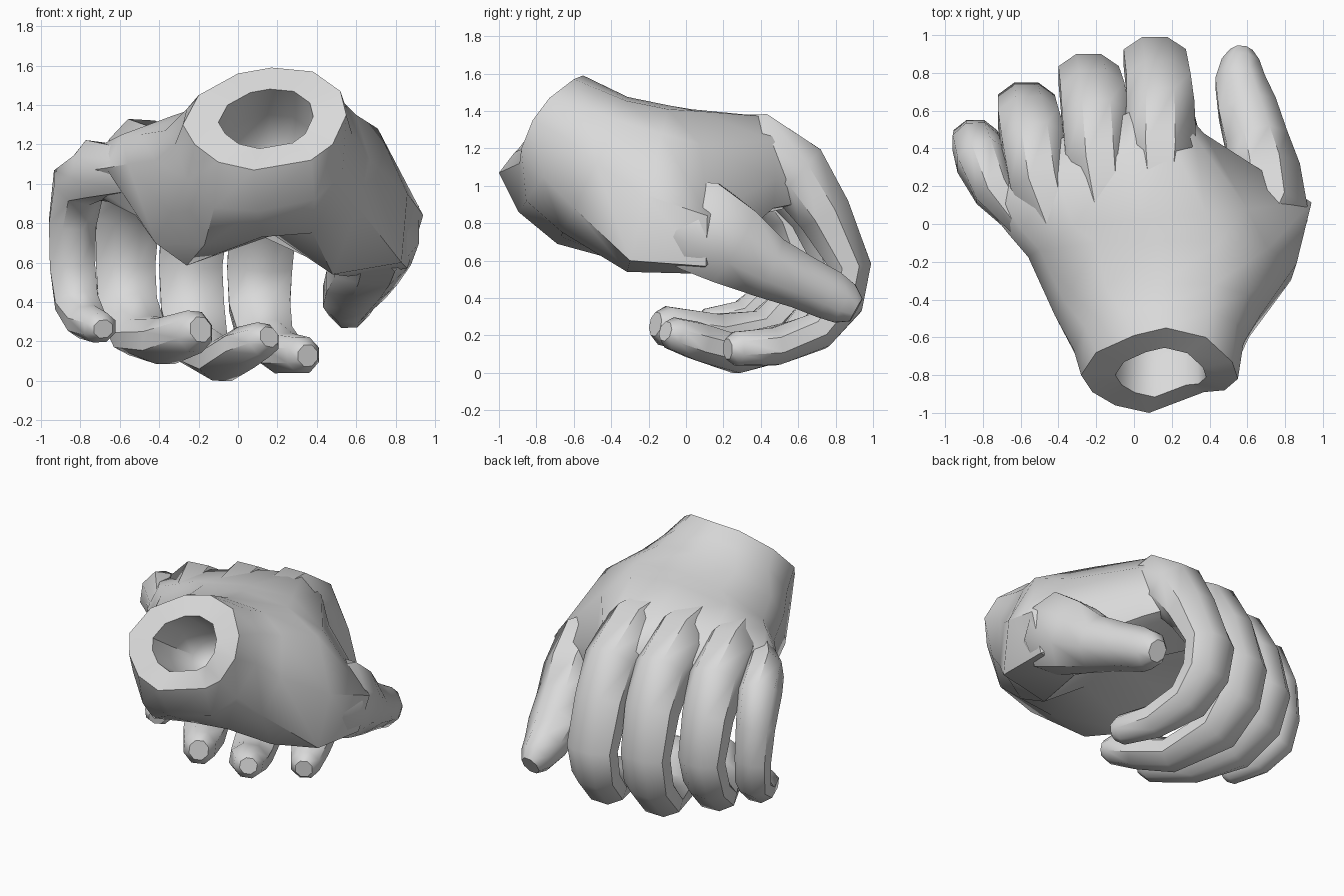
import bpy, bmesh, math
from mathutils import Vector

cube = bpy.data.objects.get("Cube")
if cube:
    bpy.data.objects.remove(cube, do_unlink=True)

# One plain grey for the whole hand
grey = bpy.data.materials.new("plain grey")
grey.use_nodes = True
GREY = (0.7, 0.7, 0.7, 1.0)
grey.diffuse_color = GREY
bsdf = next(n for n in grey.node_tree.nodes if n.type == 'BSDF_PRINCIPLED')
bsdf.inputs["Base Color"].default_value = GREY


def loft(name, rings, angle=45):
    """Skin a list of equal-length point rings and close both ends."""
    bm = bmesh.new()
    loops = [[bm.verts.new(p) for p in ring] for ring in rings]
    n = len(loops[0])
    for a, b in zip(loops, loops[1:]):
        for i in range(n):
            j = (i + 1) % n
            bm.faces.new((a[i], a[j], b[j], b[i]))
    bm.faces.new(loops[0])
    bm.faces.new(loops[-1])
    bmesh.ops.recalc_face_normals(bm, faces=bm.faces)
    mesh = bpy.data.meshes.new(name)
    bm.to_mesh(mesh)
    bm.free()
    mesh.materials.append(grey)
    obj = bpy.data.objects.new(name, mesh)
    bpy.context.collection.objects.link(obj)
    bpy.ops.object.select_all(action='DESELECT')
    obj.select_set(True)
    bpy.context.view_layer.objects.active = obj
    bpy.ops.object.shade_smooth_by_angle(angle=math.radians(angle))
    return obj


def section(y0, lean, skew, profile):
    """Place an (x, z) outline on a plane that leans with z and skews with x."""
    return [Vector((x, y0 + lean * (z - 1) + skew * x, z)) for x, z in profile]


# Hand body: outlines run from the little-finger edge over the back to the palm
wrist = [Vector(p) for p in (
    (-0.28, -0.80, 1.30), (-0.20, -0.68, 1.45), (0.0, -0.59, 1.56), (0.17, -0.55, 1.59),
    (0.38, -0.60, 1.57), (0.52, -0.73, 1.47), (0.55, -0.82, 1.35), (0.48, -0.88, 1.20),
    (0.37, -0.89, 1.12), (0.08, -1.0, 1.07), (-0.10, -0.96, 1.11), (-0.22, -0.89, 1.20))]
cuff = section(-0.80, 0.68, 0, [
    (-0.32, 1.20), (-0.26, 1.38), (-0.06, 1.50), (0.16, 1.535), (0.40, 1.51), (0.54, 1.41),
    (0.58, 1.25), (0.53, 1.05), (0.39, 0.92), (0.10, 0.86), (-0.12, 0.88), (-0.26, 1.02)])
heel = section(-0.54, 0.48, 0, [
    (-0.42, 1.12), (-0.37, 1.27), (-0.15, 1.42), (0.15, 1.475), (0.42, 1.455), (0.60, 1.35),
    (0.67, 1.12), (0.61, 0.88), (0.38, 0.75), (0.12, 0.73), (-0.17, 0.69), (-0.34, 0.85)])
mid_palm = section(-0.20, 0.25, 0, [
    (-0.56, 1.10), (-0.50, 1.25), (-0.20, 1.39), (0.12, 1.43), (0.45, 1.41), (0.71, 1.28),
    (0.86, 0.95), (0.83, 0.60), (0.48, 0.54), (0.18, 0.74), (-0.26, 0.585), (-0.42, 0.70)])
thumb_root = section(0.02, 0, 0.1, [
    (-0.67, 1.08), (-0.59, 1.25), (-0.32, 1.35), (0.05, 1.41), (0.38, 1.40), (0.60, 1.22),
    (0.94, 0.84), (0.86, 0.57), (0.56, 0.53), (0.20, 0.79), (-0.22, 0.75), (-0.52, 0.84)])
knuckles = section(0.38, 0, 0.27, [
    (-0.83, 1.06), (-0.73, 1.18), (-0.42, 1.30), (-0.04, 1.36), (0.20, 1.37), (0.32, 1.24),
    (0.37, 1.04), (0.32, 0.88), (0.10, 0.85), (-0.15, 0.86), (-0.45, 0.88), (-0.72, 0.94)])
finger_web = section(0.60, 0, 0.38, [
    (-0.82, 1.00), (-0.74, 1.06), (-0.40, 1.13), (-0.04, 1.17), (0.12, 1.17), (0.18, 1.12),
    (0.20, 1.02), (0.18, 0.92), (0.05, 0.90), (-0.15, 0.90), (-0.45, 0.90), (-0.74, 0.92)])

# Hollow wrist: rim, then a rounded cavity running into the hand
centre = Vector((0.15, -0.80, 1.33))
inward = Vector((0, 0.74, -0.50))


def bore(scale, depth):
    return [centre + (p - centre) * scale + inward * depth for p in wrist]


loft("hand_body", [bore(0.2, 0.56), bore(0.44, 0.48), bore(0.56, 0.25), bore(0.58, 0),
                   wrist, cuff, heel, mid_palm, thumb_root, knuckles, finger_web])


def digit(name, path, sides=8):
    """Tapered tube; each path row is x, y, z, half width, half thickness."""
    pts = [Vector(r[:3]) for r in path]
    rings = []

    def ring(c, t, w, h):
        side = (Vector((1, 0, 0)) - t * t.x).normalized()
        up = t.cross(side)
        k = 1 / math.cos(math.pi / sides)
        return [c + side * (w * k * math.cos(a)) + up * (h * k * math.sin(a))
                for a in ((i + 0.5) * 2 * math.pi / sides for i in range(sides))]

    for i, row in enumerate(path):
        before = pts[i] - pts[i - 1] if i else pts[1] - pts[0]
        after = pts[i + 1] - pts[i] if i < len(pts) - 1 else before
        t = (before.normalized() + after.normalized()).normalized()
        rings.append(ring(pts[i], t, row[3], row[4]))
    # Rounded fingertip
    w, h = path[-1][3:]
    rings.append(ring(pts[-1] + t * h * 0.6, t, w * 0.6, h * 0.6))
    return loft(name, rings)


digit("index_finger", [
    (0.14, 0.0, 1.18, 0.12, 0.19), (0.14, 0.38, 1.17, 0.19, 0.22),
    (0.14, 0.60, 1.06, 0.18, 0.18), (0.13, 0.74, 0.85, 0.17, 0.145),
    (0.11, 0.88, 0.57, 0.165, 0.11), (0.11, 0.84, 0.38, 0.155, 0.11),
    (0.14, 0.70, 0.22, 0.14, 0.10), (0.23, 0.47, 0.14, 0.115, 0.10),
    (0.33, 0.27, 0.13, 0.09, 0.09)])
digit("middle_finger", [
    (-0.13, -0.05, 1.17, 0.12, 0.18), (-0.18, 0.32, 1.16, 0.18, 0.21),
    (-0.20, 0.54, 1.06, 0.18, 0.18), (-0.22, 0.69, 0.85, 0.17, 0.14),
    (-0.24, 0.79, 0.58, 0.16, 0.11), (-0.23, 0.74, 0.36, 0.16, 0.11),
    (-0.20, 0.58, 0.18, 0.15, 0.10), (-0.08, 0.27, 0.10, 0.13, 0.10),
    (0.04, 0.06, 0.17, 0.12, 0.10), (0.13, -0.07, 0.21, 0.09, 0.085)])
digit("ring_finger", [
    (-0.38, -0.10, 1.13, 0.10, 0.15), (-0.49, 0.22, 1.14, 0.17, 0.19),
    (-0.53, 0.42, 1.04, 0.17, 0.17), (-0.56, 0.56, 0.84, 0.16, 0.13),
    (-0.57, 0.64, 0.58, 0.15, 0.11), (-0.56, 0.57, 0.38, 0.15, 0.10),
    (-0.50, 0.40, 0.23, 0.14, 0.10), (-0.37, 0.15, 0.20, 0.13, 0.115),
    (-0.22, -0.11, 0.25, 0.10, 0.105)])
digit("little_finger", [
    (-0.55, -0.06, 1.07, 0.06, 0.11), (-0.73, 0.18, 1.07, 0.12, 0.15),
    (-0.81, 0.34, 1.00, 0.13, 0.14), (-0.84, 0.43, 0.80, 0.12, 0.11),
    (-0.84, 0.46, 0.58, 0.115, 0.09), (-0.82, 0.43, 0.40, 0.11, 0.09),
    (-0.77, 0.30, 0.30, 0.10, 0.085), (-0.70, 0.12, 0.27, 0.085, 0.075)])
digit("thumb", [
    (0.60, -0.20, 0.86, 0.12, 0.18), (0.71, 0.08, 0.78, 0.21, 0.25),
    (0.69, 0.25, 0.68, 0.19, 0.22), (0.65, 0.43, 0.57, 0.165, 0.17),
    (0.60, 0.61, 0.49, 0.155, 0.145), (0.56, 0.76, 0.42, 0.13, 0.135),
    (0.565, 0.85, 0.37, 0.10, 0.115)])
